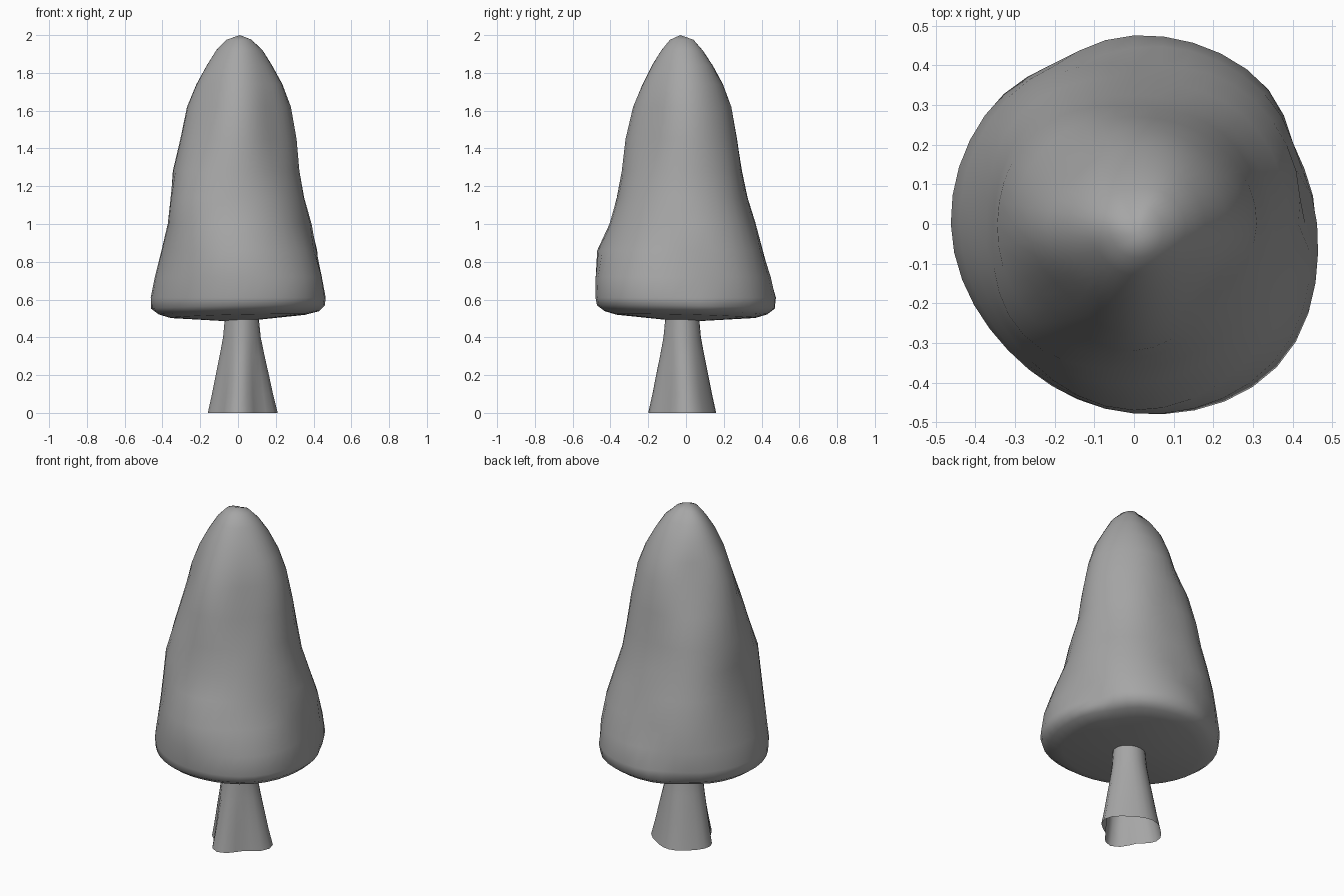
import bpy, bmesh, math

if "Cube" in bpy.data.objects:
    bpy.data.objects.remove(bpy.data.objects["Cube"])

grey = bpy.data.materials.new("grey")
grey.diffuse_color = (0.38, 0.38, 0.38, 1)
grey.use_nodes = True
grey.node_tree.nodes["Principled BSDF"].inputs["Base Color"].default_value = grey.diffuse_color


def loft(name, rings, cap_bottom, cap_top):
    """Skin a stack of closed point rings into one smooth mesh."""
    bm = bmesh.new()
    loops = [[bm.verts.new(p) for p in ring] for ring in rings]
    n = len(loops[0])
    for low, high in zip(loops, loops[1:]):
        for i in range(n):
            j = (i + 1) % n
            bm.faces.new((low[i], low[j], high[j], high[i]))
    for loop, tip in ((loops[0], cap_bottom), (loops[-1], cap_top)):
        if tip:
            c = bm.verts.new(tip)
            for i in range(n):
                bm.faces.new((loop[i], loop[(i + 1) % n], c))
    bmesh.ops.recalc_face_normals(bm, faces=bm.faces)
    mesh = bpy.data.meshes.new(name)
    bm.to_mesh(mesh)
    bm.free()
    mesh.materials.append(grey)
    obj = bpy.data.objects.new(name, mesh)
    bpy.context.collection.objects.link(obj)
    bpy.context.view_layer.objects.active = obj
    obj.select_set(True)
    bpy.ops.object.shade_smooth_by_angle(angle=math.radians(60))
    obj.select_set(False)
    return obj


def radius_at(r, a):
    """Smooth closed interpolation of eight radii at angle a."""
    k, t = divmod(a * 4 / math.pi, 1)
    a, b, c, d = [r[(int(k) + j) % 8] for j in (-1, 0, 1, 2)]
    return b + 0.5 * t * (c - a + t * (2*a - 5*b + 4*c - d + t * (3*(b - c) + d - a)))


def dent(a, centre):
    """Soft groove around one direction, in degrees."""
    d = (math.degrees(a) - centre + 180) % 360 - 180
    return math.exp(-(d / 15) ** 2)


# Foliage: height, then radius toward E, NE, N, NW, W, SW, S, SE
profile = [
    (0.512, .36, .37, .37, .36, .36, .35, .37, .39),
    (0.53, .43, .44, .43, .42, .42, .41, .43, .46),
    (0.56, .46, .48, .47, .46, .46, .445, .47, .50),
    (0.61, .464, .483, .477, .467, .462, .45, .478, .51),
    (0.72, .448, .465, .455, .45, .44, .44, .478, .495),
    (0.86, .43, .435, .415, .43, .405, .425, .47, .445),
    (1.00, .39, .39, .37, .40, .372, .41, .405, .39),
    (1.14, .35, .345, .325, .365, .355, .395, .365, .355),
    (1.28, .325, .32, .295, .34, .345, .35, .34, .31),
    (1.45, .31, .29, .27, .295, .305, .30, .32, .28),
    (1.62, .28, .255, .24, .225, .27, .245, .28, .245),
    (1.74, .235, .215, .195, .19, .22, .21, .23, .22),
    (1.84, .18, .165, .14, .15, .165, .165, .18, .17),
    (1.92, .13, .11, .085, .095, .115, .115, .13, .13),
    (1.975, .07, .055, .03, .04, .06, .07, .085, .085),
]
N = 40
rings = []
for z, *r in profile:
    ring = []
    groove = max(0, min(1, (1.1 - z) / 0.3))
    twist = -math.degrees(2.2 * (z - 0.6))
    for i in range(N):
        a = 2 * math.pi * i / N
        radius = radius_at(r, a)
        radius -= groove * (0.025 * dent(a, 25 + twist) + 0.018 * dent(a, 116 + twist))
        # the rim is a little higher at the front right
        dz = 0.012 * math.cos(a + math.pi / 4) if z < 0.58 else 0
        ring.append((radius * math.cos(a), radius * math.sin(a), z + dz))
    rings.append(ring)
loft("foliage", rings, (0.0, 0.0, 0.482), (0.01, -0.03, 2.0))

# Trunk: open tube whose round top flares into uneven roots; z, flare
foot = [.21, .165, .16, .145, .16, .13, .20, .155]
rings = []
for z, f in [(0, 1), (.1, .76), (.2, .55), (.3, .33), (.4, .13), (.53, 0)]:
    ring = []
    for i in range(24):
        a = 2 * math.pi * i / 24
        r = f * radius_at(foot, a) + (1 - f) * 0.087
        s = 0.02 * (1 - f)
        ring.append((s + r * math.cos(a), -s + r * math.sin(a), z))
    rings.append(ring)
loft("trunk", rings, None, None)
